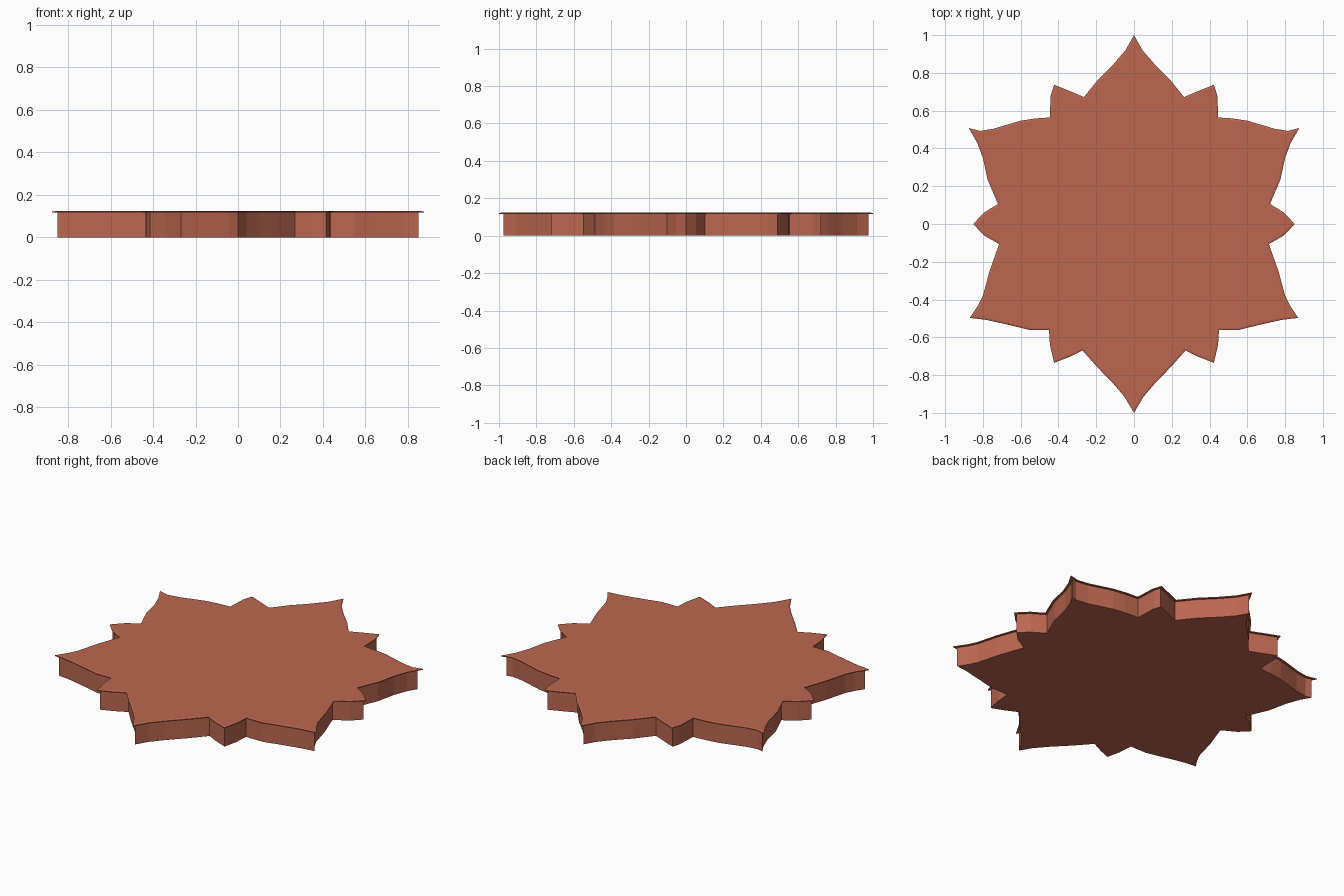
import bpy, bmesh
from mathutils import Vector

if "Cube" in bpy.data.objects:
    bpy.data.objects.remove(bpy.data.objects["Cube"])

terracotta = bpy.data.materials.new("terracotta")
terracotta.diffuse_color = (0.50, 0.135, 0.08, 1)
terracotta.use_nodes = True
terracotta.node_tree.nodes["Principled BSDF"].inputs["Base Color"].default_value = terracotta.diffuse_color

# Right half of the petal outline, top tip to bottom tip
HALF = [(0, 1.0), (0.045, 0.92), (0.11, 0.845), (0.19, 0.765), (0.265, 0.672),
        (0.345, 0.706), (0.423, 0.737), (0.441, 0.68), (0.446, 0.564),
        (0.52, 0.559), (0.60, 0.547), (0.745, 0.504), (0.815, 0.493), (0.875, 0.508),
        (0.83, 0.43), (0.80, 0.35), (0.775, 0.235), (0.72, 0.106), (0.79, 0.063),
        (0.852, 0), (0.79, -0.063), (0.714, -0.106), (0.765, -0.25), (0.80, -0.38),
        (0.825, -0.43), (0.87, -0.497), (0.78, -0.508), (0.66, -0.535), (0.55, -0.562),
        (0.45, -0.562), (0.445, -0.64), (0.423, -0.735), (0.34, -0.703), (0.272, -0.67),
        (0.20, -0.752), (0.11, -0.845), (0.05, -0.915), (0, -1.0)]
OUTLINE = [Vector(p) for p in HALF]
OUTLINE += [Vector((-x, y)) for x, y in reversed(HALF[1:-1])]


def inset(points, d):
    """Mitred inward offset of the clockwise outline."""
    out, n = [], len(points)
    for i, p in enumerate(points):
        a = (p - points[i - 1]).normalized()
        b = (points[(i + 1) % n] - p).normalized()
        na, nb = Vector((a.y, -a.x)), Vector((b.y, -b.x))
        out.append(p + (na + nb) * d / (1 + na.dot(nb)))
    return out


def slab(name, layers):
    """Closed solid through (inset, height) layers, bottom to top."""
    bm = bmesh.new()
    loops = [[bm.verts.new((p.x, p.y, z)) for p in inset(OUTLINE, d)] for d, z in layers]
    n = len(OUTLINE)
    for lo, hi in zip(loops, loops[1:]):
        for i in range(n):
            j = (i + 1) % n
            bm.faces.new((lo[i], lo[j], hi[j], hi[i]))
    caps = [bm.faces.new(loops[0]), bm.faces.new(loops[-1])]
    bmesh.ops.recalc_face_normals(bm, faces=bm.faces)
    bmesh.ops.triangulate(bm, faces=caps)
    mesh = bpy.data.meshes.new(name)
    bm.to_mesh(mesh)
    bm.free()
    mesh.materials.append(terracotta)
    bpy.context.collection.objects.link(bpy.data.objects.new(name, mesh))


# Straight-walled body, and the thin overhanging lip on top
slab("petal_body", [(0.012, 0), (0.012, 0.116)])
slab("top_lip", [(0, 0.116), (0, 0.121), (0.01, 0.124)])
